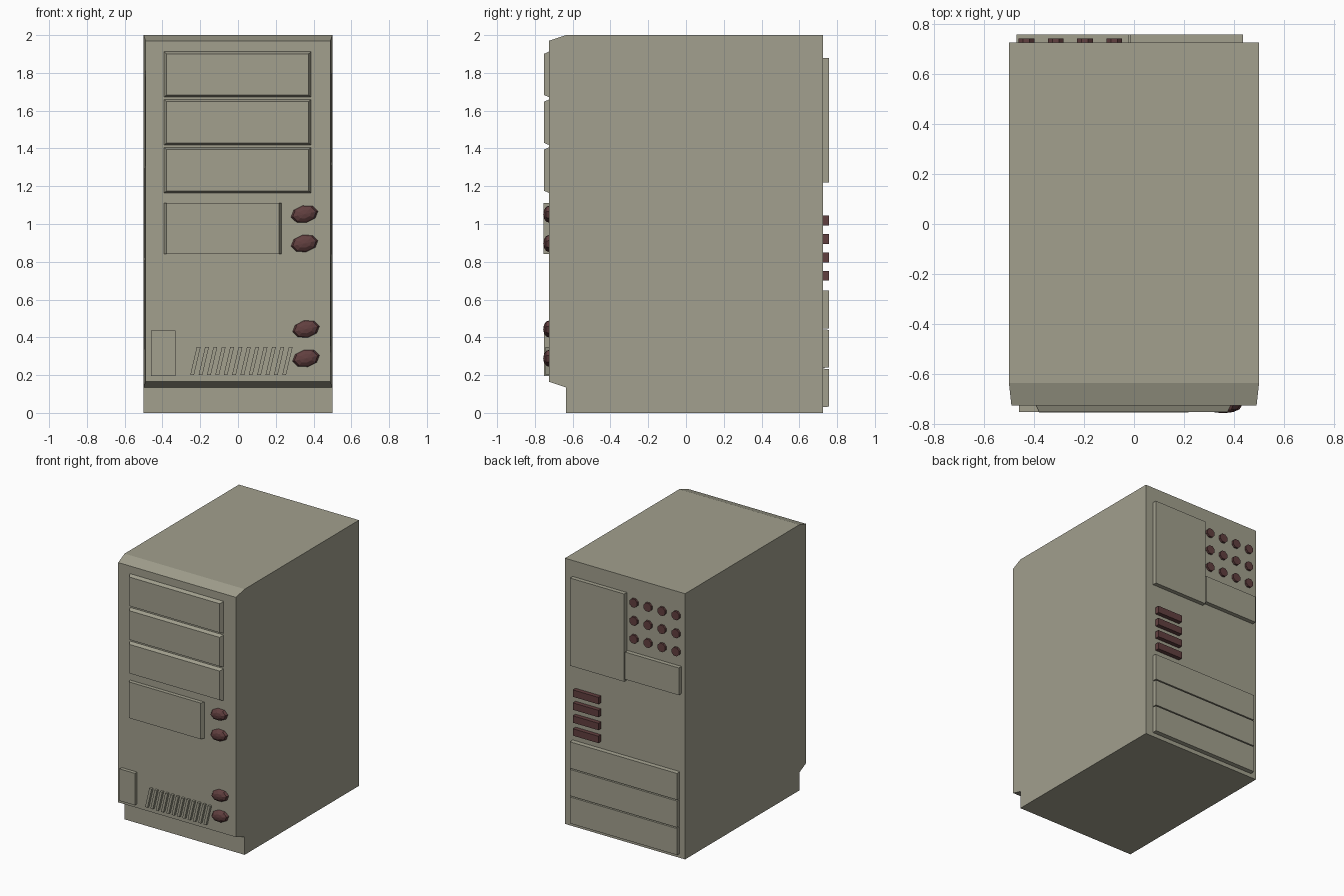
import bpy, bmesh
from math import radians
from mathutils import Matrix

if "Cube" in bpy.data.objects:
    bpy.data.objects.remove(bpy.data.objects["Cube"])

FRONT, BACK = -0.725, 0.725


def material(name, rgb):
    m = bpy.data.materials.new(name)
    m.diffuse_color = (*rgb, 1)
    m.use_nodes = True
    m.node_tree.nodes["Principled BSDF"].inputs["Base Color"].default_value = m.diffuse_color
    return m


BEIGE = material("beige_plastic", (0.36, 0.35, 0.27))
RED = material("dark_red_plastic", (0.12, 0.05, 0.05))


def finish(name, bm, mat):
    bmesh.ops.recalc_face_normals(bm, faces=bm.faces)
    mesh = bpy.data.meshes.new(name)
    bm.to_mesh(mesh)
    bm.free()
    mesh.materials.append(mat)
    ob = bpy.data.objects.new(name, mesh)
    bpy.context.collection.objects.link(ob)
    return ob


def loft(name, ring_a, ring_b, mat):
    """Closed solid between two matching rings of points."""
    bm = bmesh.new()
    a = [bm.verts.new(p) for p in ring_a]
    b = [bm.verts.new(p) for p in ring_b]
    bm.faces.new(a)
    bm.faces.new(b)
    for i in range(len(a)):
        j = (i + 1) % len(a)
        bm.faces.new((a[i], a[j], b[j], b[i]))
    return finish(name, bm, mat)


def plate(name, x0, x1, z0, z1, y0, y1, mat=BEIGE, inset_x=0, inset_z=0, lean=0):
    """Raised plate from y0 to y1; the outer face can be inset, the top can lean."""
    def ring(y, ix, iz):
        return [(x0 + ix, y, z0 + iz), (x1 - ix, y, z0 + iz),
                (x1 - ix + lean, y, z1 - iz), (x0 + ix + lean, y, z1 - iz)]
    return loft(name, ring(y0, 0, 0), ring(y1, inset_x, inset_z), mat)


# Case: side profile with a chamfered top and stepped foot, tapered at the front
profile = [(-0.635, 0), (BACK, 0), (BACK, 2), (-0.635, 2),
           (FRONT, 1.97), (FRONT, 0.165), (-0.635, 0.135)]
half = [0.49 if y == FRONT else 0.5 for y, z in profile]
loft("case", [(-h, y, z) for h, (y, z) in zip(half, profile)],
     [(h, y, z) for h, (y, z) in zip(half, profile)], BEIGE)

# Drive bays
for i in range(3):
    z = 1.16 + 0.2535 * i
    plate(f"drive_bay_{i + 1}", -0.397, 0.392, z, z + 0.25, FRONT + 0.01, -0.752,
          inset_x=0.018, inset_z=0.016)
plate("small_drive", -0.397, 0.235, 0.84, 1.112, FRONT + 0.01, -0.754, inset_x=0.018)

# Badge plate and slanted vent slats
plate("badge_plate", -0.46, -0.332, 0.195, 0.435, FRONT + 0.01, -0.752)
for i in range(12):
    x = -0.253 + 0.0443 * i
    plate(f"vent_slat_{i + 1}", x, x + 0.02, 0.2, 0.35, FRONT + 0.01, -0.744, lean=0.035)

# Faceted oval buttons
for i, (x, z) in enumerate([(0.352, 1.052), (0.352, 0.897), (0.36, 0.444), (0.36, 0.289)]):
    bm = bmesh.new()
    bmesh.ops.create_uvsphere(bm, u_segments=8, v_segments=6, radius=1)
    ob = finish(f"button_{i + 1}", bm, RED)
    ob.data.transform(Matrix.Translation((x, FRONT, z))
                      @ Matrix.Rotation(radians(-12), 4, 'Y')
                      @ Matrix.Diagonal((0.073, 0.031, 0.046, 1))
                      @ Matrix.Rotation(radians(90), 4, 'X'))

# Rear panels
plate("power_panel", -0.015, 0.436, 1.22, 1.88, BACK - 0.01, 0.757)
plate("port_panel", -0.47, -0.022, 1.24, 1.445, BACK - 0.01, 0.757)
for i in range(3):
    z = 0.03 + 0.2075 * i
    plate(f"slot_cover_{i + 1}", -0.455, 0.436, z, z + 0.205, BACK - 0.01, 0.757,
          inset_z=0.003)

# Rear connector bars
for i in range(4):
    z = 0.7 + 0.0975 * i
    plate(f"connector_{i + 1}", 0.2, 0.412, z, z + 0.052, BACK - 0.01, 0.757, RED)

# Round fan studs
for r in range(3):
    for c in range(4):
        bm = bmesh.new()
        bmesh.ops.create_cone(bm, cap_ends=True, segments=8, radius1=0.034,
                              radius2=0.034, depth=0.03)
        ob = finish(f"fan_stud_{r + 1}_{c + 1}", bm, RED)
        ob.data.transform(Matrix.Translation((-0.43 + 0.117 * c, 0.726, 1.55 + 0.136 * r))
                          @ Matrix.Rotation(radians(90), 4, 'X')
                          @ Matrix.Rotation(radians(22.5), 4, 'Z'))
